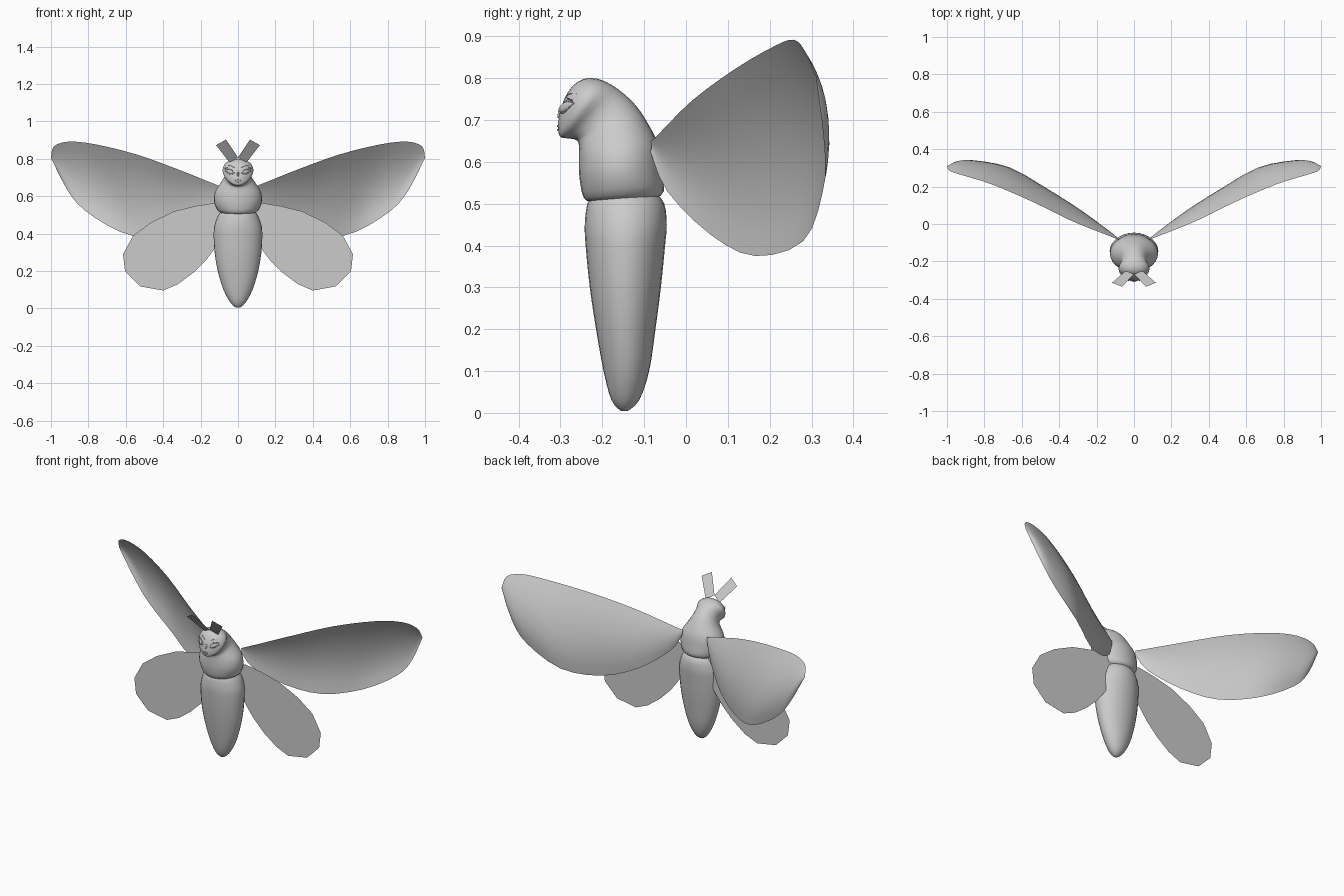
import bpy, math
from mathutils import Vector
from mathutils.bvhtree import BVHTree

cube = bpy.data.objects.get("Cube")
if cube:
    bpy.data.objects.remove(cube)

grey = bpy.data.materials.new("soft grey")
grey.use_nodes = True
grey.diffuse_color = (0.6, 0.6, 0.6, 1)
grey.node_tree.nodes["Principled BSDF"].inputs["Base Color"].default_value = (0.6, 0.6, 0.6, 1)


def make(name, verts, faces, smooth=True):
    mesh = bpy.data.meshes.new(name)
    mesh.from_pydata([tuple(v) for v in verts], [], faces)
    mesh.materials.append(grey)
    mesh.polygons.foreach_set("use_smooth", [smooth] * len(mesh.polygons))
    mesh.update()
    obj = bpy.data.objects.new(name, mesh)
    bpy.context.collection.objects.link(obj)
    return obj


def refine(rows, steps):
    """Smoothly interpolate rows of numbers (Catmull-Rom)."""
    out = []
    for i in range(len(rows) - 1):
        quad = (rows[max(i - 1, 0)], rows[i], rows[i + 1], rows[min(i + 2, len(rows) - 1)])
        for s in range(steps):
            t = s / steps
            out.append([b + t / 2 * (c - a + t * (2 * a - 5 * b + 4 * c - d + t * (3 * (b - c) + d - a)))
                        for a, b, c, d in zip(*quad)])
    return out + [list(rows[-1])]


def loft(name, rings, steps=3, sides=28):
    """Rings: back y, back z, front y, front z, half width, front narrowing."""
    verts, faces = [], []
    rings = refine(rings, steps)
    for by, bz, fy, fz, w, egg in rings:
        for k in range(sides):
            a = math.tau * k / sides
            c = math.cos(a)
            verts.append((w * math.sin(a) * (1 + egg * c),
                          (by + fy) / 2 + c * (by - fy) / 2,
                          (bz + fz) / 2 + c * (bz - fz) / 2))
    for i in range(len(rings) - 1):
        for k in range(sides):
            n = (k + 1) % sides
            faces.append((i * sides + k, i * sides + n, (i + 1) * sides + n, (i + 1) * sides + k))
    faces += [tuple(reversed(range(sides))), tuple(range(len(verts) - sides, len(verts)))]
    return make(name, verts, faces)


# Abdomen: z, back y, front y, half width
abdomen = [(.004, -.14, -.155, .01), (.03, -.112, -.178, .04), (.1, -.088, -.197, .078),
           (.2, -.073, -.215, .108), (.3, -.06, -.23, .125), (.4, -.05, -.24, .13),
           (.45, -.046, -.242, .124), (.5, -.052, -.236, .105), (.53, -.075, -.22, .08)]
loft("abdomen", [(b, z, f, z, w, 0) for z, b, f, w in abdomen])

# Thorax bending forward into the head
head = loft("thorax_and_head", [
    (-.075, .51, -.225, .503, .075, 0), (-.053, .53, -.245, .515, .108, 0),
    (-.057, .58, -.255, .565, .128, 0), (-.066, .64, -.256, .61, .122, 0),
    (-.09, .69, -.256, .64, .096, 0), (-.12, .735, -.262, .652, .074, .05),
    (-.16, .772, -.28, .656, .069, .12), (-.2, .795, -.297, .658, .081, .2),
    (-.237, .8, -.304, .667, .068, .25), (-.267, .785, -.306, .69, .045, .25),
    (-.286, .76, -.303, .71, .025, .2), (-.295, .74, -.3, .73, .004, 0)])

# Face details are laid on the head by projecting along y
tree = BVHTree.FromPolygons([v.co for v in head.data.vertices],
                            [tuple(p.vertices) for p in head.data.polygons])


def on_face(x, z, lift=0.0):
    hit = tree.ray_cast(Vector((x, -1, z)), Vector((0, 1, 0)))[0]
    return Vector((x, (hit.y if hit else -.25) - lift, z))


def stroke(name, points, radius):
    curve = bpy.data.curves.new(name, "CURVE")
    curve.dimensions = "3D"
    curve.bevel_depth = radius
    curve.bevel_resolution = 1
    curve.use_fill_caps = True
    spline = curve.splines.new("POLY")
    spline.points.add(len(points) - 1)
    for i, (p, co) in enumerate(zip(spline.points, points)):
        p.co = (*co, 1)
        p.radius = .3 + .7 * math.sin(math.pi * i / (len(points) - 1))
    curve.materials.append(grey)
    bpy.context.collection.objects.link(bpy.data.objects.new(name, curve))


def ball(name, co, size, tilt):
    bpy.ops.mesh.primitive_uv_sphere_add(segments=16, ring_count=10, radius=1,
                                         location=co, rotation=tilt)
    obj = bpy.context.object
    obj.name, obj.scale = name, size
    obj.data.materials.append(grey)
    bpy.ops.object.shade_smooth()


def across(a, b, bow, lift=0.0, n=9):
    """Arc on the face from a to b, bowed up or down."""
    ts = [i / (n - 1) for i in range(n)]
    return [on_face(a[0] + t * (b[0] - a[0]),
                    a[1] + t * (b[1] - a[1]) + bow * math.sin(math.pi * t), lift) for t in ts]


def wing(name, side, upper, lower, cup, rows=8):
    """Thin sheet spanning two edges and cupped between them."""
    verts, faces = [], []
    upper, lower = refine(upper, 3), refine(lower, 3)
    for u, l in zip(upper, lower):
        u, l = Vector(u), Vector(l)
        for r in range(rows + 1):
            t = r / rows
            p = u.lerp(l, t)
            p.y += cup * (u - l).length * 4 * t * (1 - t)
            verts.append((side * p.x, p.y, p.z))
    n = rows + 1
    for i in range(len(upper) - 1):
        for r in range(rows):
            face = (i * n + r, i * n + r + 1, (i + 1) * n + r + 1, (i + 1) * n + r)
            faces.append(face if side > 0 else face[::-1])
    make(name, verts, faces)


fore_upper = [(.08, -.085, .648), (.13, -.065, .667), (.33, .015, .747), (.545, .12, .824),
              (.76, .212, .877), (.905, .257, .892), (.984, .283, .867), (.999, .308, .81)]
fore_lower = [(.08, -.085, .625), (.13, -.045, .53), (.27, .06, .425), (.44, .165, .375),
              (.63, .28, .41), (.82, .326, .525), (.914, .331, .636), (1, .31, .806)]
hind_outline = [(.06, .55), (.12, .565), (.225, .548), (.34, .52), (.465, .46), (.56, .39),
                (.615, .29), (.604, .198), (.524, .118), (.4, .096), (.32, .13),
                (.24, .19), (.17, .26), (.11, .34), (.06, .42)]
antenna_outline = [(0, .807), (.045, .78), (.117, .873), (.064, .903)]

for side, label in ((1, "left"), (-1, "right")):
    wing(label + "_fore_wing", side, fore_upper, fore_lower, .105)
    make(label + "_hind_wing", [(side * x, -.098, z) for x, z in hind_outline],
         [tuple(range(len(hind_outline)))], False)
    make(label + "_antenna", [(side * x, -.257 - .69 * (z - .79), z) for x, z in antenna_outline],
         [(0, 1, 2, 3)], False)
    # Almond eye with lids, lashes and brow
    ball(label + "_eye", on_face(side * .045, .731, -.002), (.027, .008, .012),
         (0, -side * .3, side * .75))
    inner, outer = (side * .018, .722), (side * .07, .74)
    stroke(label + "_upper_lid", across(inner, outer, .014, .002), .003)
    stroke(label + "_lower_lid", across(inner, outer, -.013, .002), .002)
    stroke(label + "_brow", across((side * .014, .75), (side * .062, .763), .006), .0015)
    for i in range(3):
        start = on_face(side * (.052 + .007 * i), .749 - .002 * i, .002)
        stroke(label + "_lash", [start + Vector((side * .004, -.003, .003)) * k for k in range(3)], .001)

# Nose and lips
stroke("nose", [on_face(0, .738 - .0055 * i, -.003 + .0007 * i) for i in range(7)], .006)
stroke("upper_lip", across((-.016, .683), (.016, .683), .003), .003)
stroke("lower_lip", across((-.013, .68), (.013, .68), -.004), .003)
